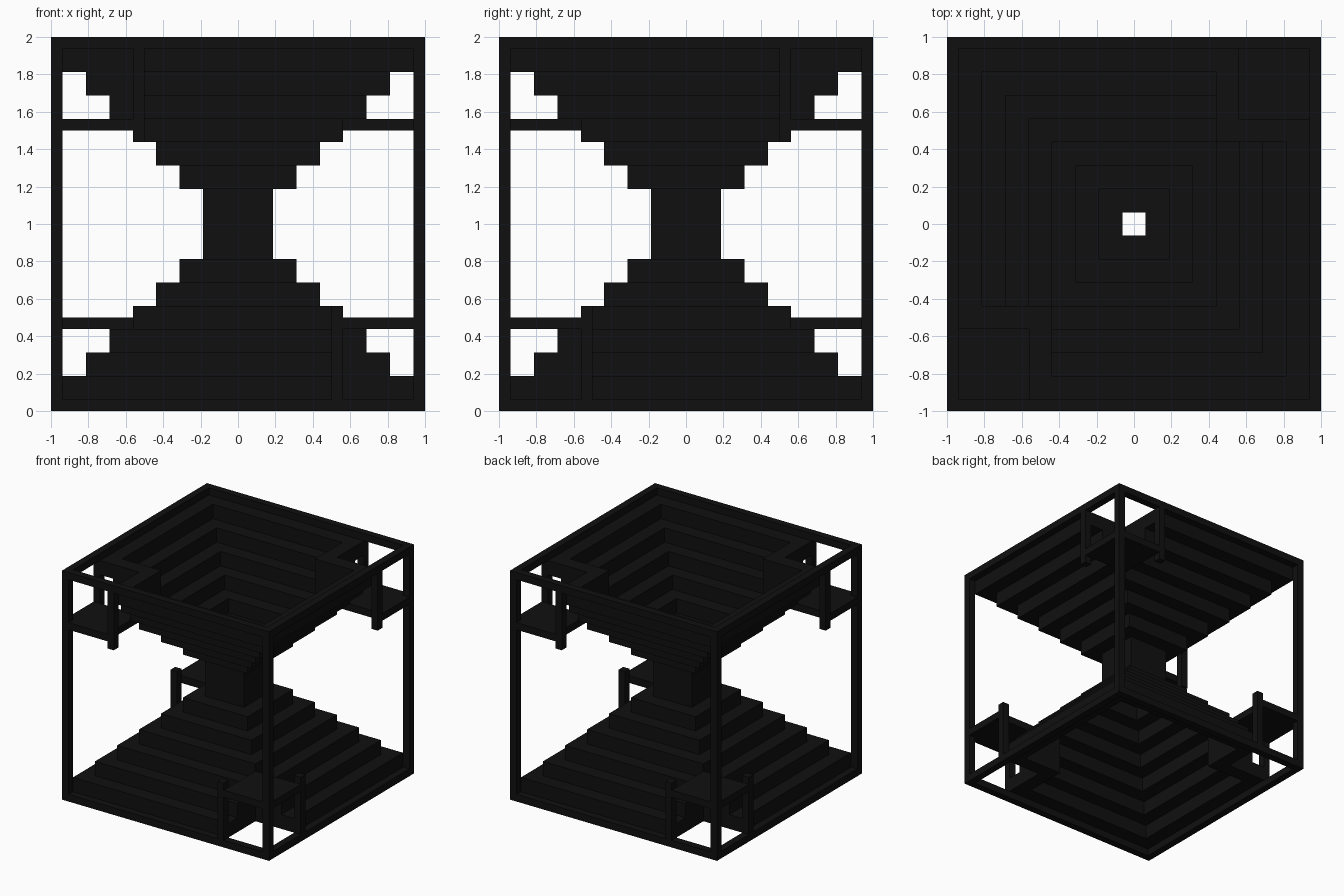
import bpy, bmesh

if "Cube" in bpy.data.objects:
    bpy.data.objects.remove(bpy.data.objects["Cube"])

U = 1 / 16  # grid unit; boxes are given in units, z measured from mid height

mat = bpy.data.materials.new("black")
mat.diffuse_color = (0.005, 0.005, 0.005, 1)
mat.use_nodes = True
mat.node_tree.nodes["Principled BSDF"].inputs["Base Color"].default_value = mat.diffuse_color


def turn(b):
    """Half turn about the vertical axis."""
    x0, x1, y0, y1, z0, z1 = b
    return (-x1, -x0, -y1, -y0, z0, z1)


def flip(b):
    """Top half to bottom half (half turn about the y axis)."""
    x0, x1, y0, y1, z0, z1 = b
    return (-x1, -x0, y0, y1, -z1, -z0)


def swap(b):
    """Mirror across the x = y diagonal."""
    x0, x1, y0, y1, z0, z1 = b
    return (y0, y1, x0, x1, z0, z1)


def build(name, boxes):
    bm = bmesh.new()
    for x0, x1, y0, y1, z0, z1 in boxes:
        vs = bmesh.ops.create_cube(bm, size=1)["verts"]
        for v in vs:
            v.co.x = (x1 if v.co.x > 0 else x0) * U
            v.co.y = (y1 if v.co.y > 0 else y0) * U
            v.co.z = (z1 if v.co.z > 0 else z0) * U + 1
    me = bpy.data.meshes.new(name)
    bm.to_mesh(me)
    bm.free()
    me.materials.append(mat)
    bpy.context.collection.objects.link(bpy.data.objects.new(name, me))


# outer cube frame
frame = [(sx - .5, sx + .5, sy - .5, sy + .5, -16, 16)
         for sx in (-15.5, 15.5) for sy in (-15.5, 15.5)]
for z in (-16, 15):
    for s in (-15.5, 15.5):
        b = (-15, 15, s - .5, s + .5, z, z + 1)
        frame += [b, swap(b)]
build("outer_frame", frame)

# hollow neck in the middle
neck = [(-3, 1, 1, 3, -3, 3), (1, 3, -1, 3, -3, 3)]
build("neck", neck + [turn(b) for b in neck])

# stepped funnel: rings growing outward, cut short at the two pod corners
funnel = []
for o in (5, 7, 9, 11, 13, 15):
    i, z0, z1 = o - 2, o - 2, o
    end = min(i, 7)
    y_wall = (-o, end, i, o, z0, z1)
    x_wall = (i, o, -i, end, z0, z1)
    half = [y_wall, x_wall]
    if o < 9:
        half.append((i, o, i, o, z0, z1))
    elif o == 9:
        half.append((7, 9, 7, 9, 7, 15))
    else:  # pod side walls, stepped below, level on top
        side = (7, 9, i, o, z0, 15)
        half += [side, swap(side)]
    funnel += half + [turn(b) for b in half]
build("upper_funnel", funnel)
build("lower_funnel", [flip(b) for b in funnel])

# corner pods: plate
plate = [(9, 16, 9, 16, 8, 9)]
plate += [turn(b) for b in plate]
build("upper_pod_plates", plate)
build("lower_pod_plates", [flip(b) for b in plate])

# corner pods: short posts
posts = [(8, 9, 15, 16, 7, 15), (15, 16, 8, 9, 7, 15)]
posts += [turn(b) for b in posts]
build("upper_pod_posts", posts)
build("lower_pod_posts", [flip(b) for b in posts])
